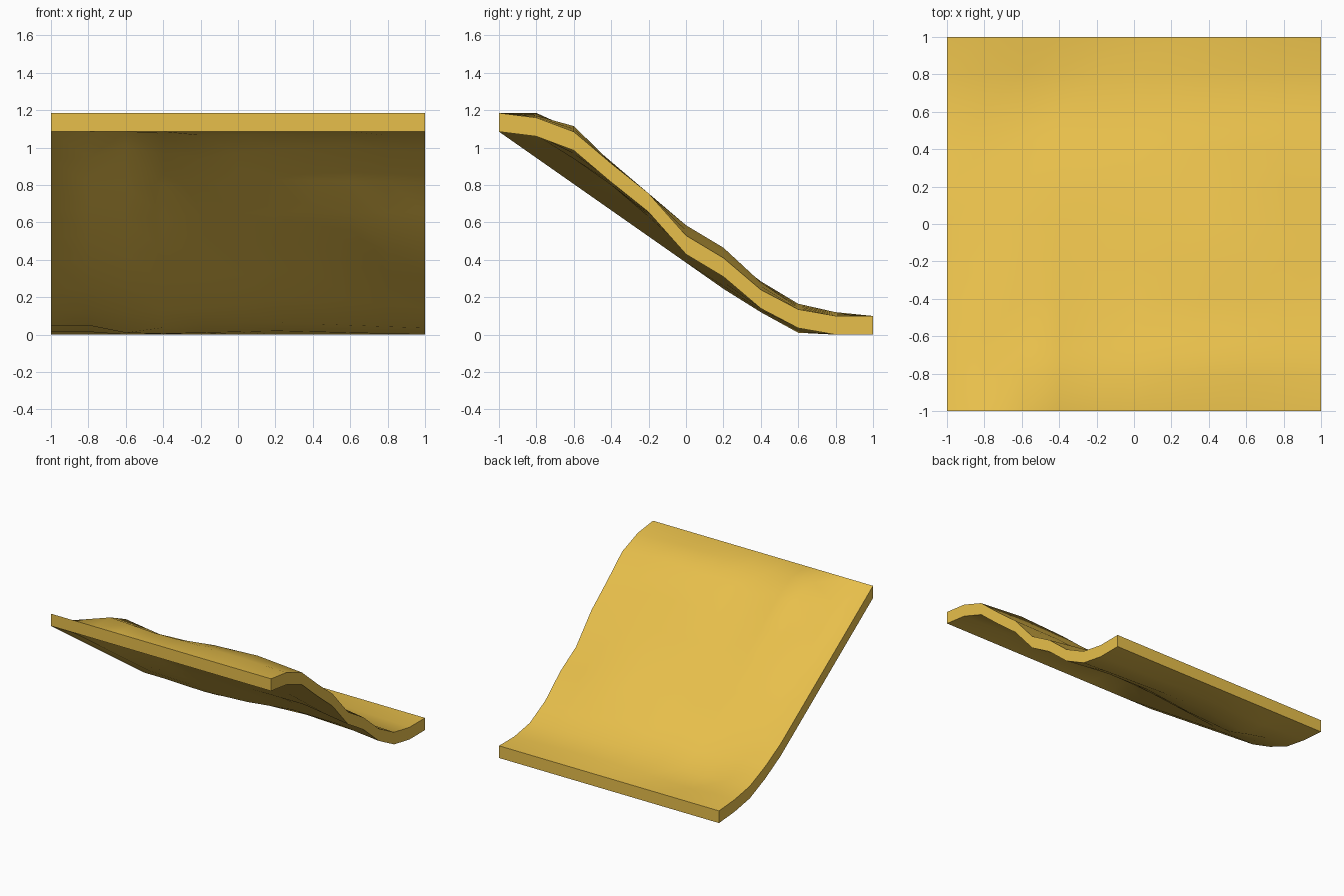
import bpy, bmesh

if "Cube" in bpy.data.objects:
    bpy.data.objects.remove(bpy.data.objects["Cube"])

N = 10            # grid cells per side
THICK = 0.1
TOP, LOW = 1.185, 0.1

# Top-surface profiles running front to back (y = -0.8 .. 0.8), keyed by x
PROFILES = {
    -1.0: (1.045, .905, .765, .625, .485, .345, .235, .150, .115),
    -0.8: (1.045, .905, .765, .625, .485, .345, .235, .150, .115),
    -0.6: (1.185, 1.095, .900, .720, .530, .360, .220, .110, .100),
    -0.2: (1.165, 1.040, .900, .740, .570, .400, .240, .165, .110),
    0.2: (1.170, 1.095, .925, .755, .585, .440, .285, .165, .120),
    0.6: (1.170, 1.115, .920, .750, .585, .465, .280, .150, .110),
    1.0: (1.160, 1.085, .915, .755, .530, .410, .240, .135, .100),
}


def height(x, j):
    """Top height at x on row j, blended between neighbouring profiles."""
    if j == 0:
        return TOP
    if j == N:
        return LOW
    xs = sorted(PROFILES)
    for a, b in zip(xs, xs[1:]):
        if x <= b + 1e-6:
            t = (x - a) / (b - a)
            return PROFILES[a][j - 1] * (1 - t) + PROFILES[b][j - 1] * t


bm = bmesh.new()


def sheet(drop):
    return [[bm.verts.new((-1 + 2 * i / N, -1 + 2 * j / N,
                           height(-1 + 2 * i / N, j) - drop))
             for j in range(N + 1)] for i in range(N + 1)]


# Upper and lower terrain skins
top, bottom = sheet(0), sheet(THICK)
for i in range(N):
    for j in range(N):
        for g in (top, bottom):
            bm.faces.new((g[i][j], g[i + 1][j], g[i + 1][j + 1], g[i][j + 1]))

# Vertical rim around the tile
rim = ([(i, 0) for i in range(N)] + [(N, j) for j in range(N)]
       + [(i, N) for i in range(N, 0, -1)] + [(0, j) for j in range(N, 0, -1)])
for (a, b), (c, d) in zip(rim, rim[1:] + rim[:1]):
    bm.faces.new((bottom[a][b], bottom[c][d], top[c][d], top[a][b]))
bmesh.ops.recalc_face_normals(bm, faces=bm.faces)

mesh = bpy.data.meshes.new("slope_tile")
bm.to_mesh(mesh)
bm.free()
tile = bpy.data.objects.new("slope_tile", mesh)
bpy.context.collection.objects.link(tile)

# Sandy yellow surface
mat = bpy.data.materials.new("sand")
mat.diffuse_color = (0.80, 0.52, 0.07, 1)
mat.use_nodes = True
mat.node_tree.nodes["Principled BSDF"].inputs["Base Color"].default_value = mat.diffuse_color
mesh.materials.append(mat)

bpy.context.view_layer.objects.active = tile
tile.select_set(True)
bpy.ops.object.shade_smooth_by_angle(angle=0.7)
